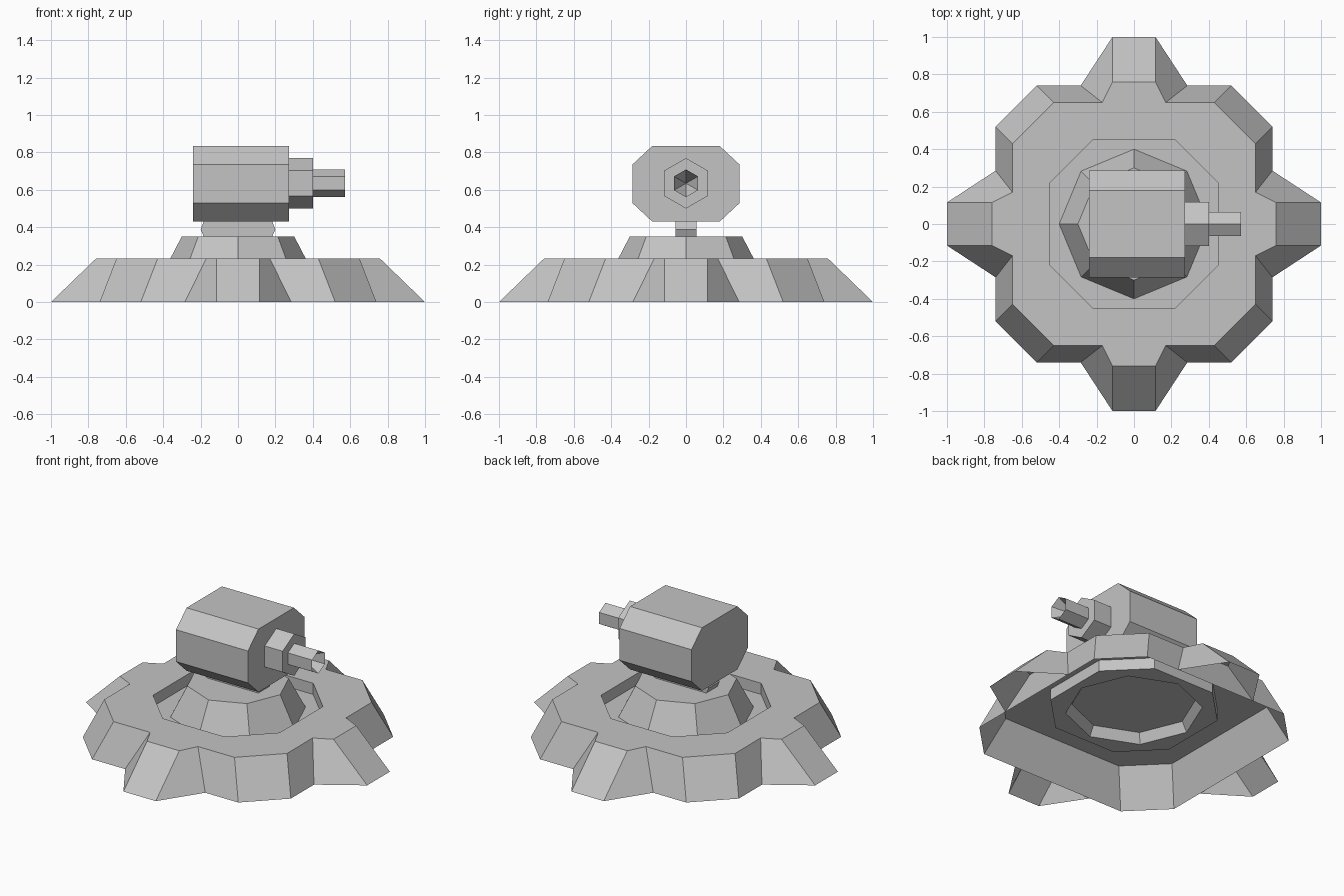
import bpy, bmesh, math
from mathutils import Matrix

if "Cube" in bpy.data.objects:
    bpy.data.objects.remove(bpy.data.objects["Cube"])

grey = bpy.data.materials.new("plain grey")
grey.diffuse_color = (0.55, 0.55, 0.55, 1)
grey.use_nodes = True
grey.node_tree.nodes["Principled BSDF"].inputs["Base Color"].default_value = grey.diffuse_color


def finish(name, bm, normals=True):
    if normals:
        bmesh.ops.recalc_face_normals(bm, faces=bm.faces)
    mesh = bpy.data.meshes.new(name)
    bm.to_mesh(mesh)
    bm.free()
    mesh.materials.append(grey)
    ob = bpy.data.objects.new(name, mesh)
    bpy.context.collection.objects.link(ob)
    return ob


def four(points):
    """Repeat a quarter outline around z."""
    out = []
    for k in range(4):
        c, s = ((1, 0), (0, 1), (-1, 0), (0, -1))[k]
        out += [(x * c - y * s, x * s + y * c) for x, y in points]
    return out


def ring(bm, pts):
    return [bm.verts.new(p) for p in pts]


def skin(bm, a, b):
    n = len(a)
    for i in range(n):
        bm.faces.new((a[i], a[(i + 1) % n], b[(i + 1) % n], b[i]))


def level(pts, z):
    return [(x, y, z) for x, y in pts]


def ngon(n, r, z, turn=0.0):
    return [(r * math.cos(turn + math.tau * i / n), r * math.sin(turn + math.tau * i / n), z)
            for i in range(n)]


TOP, FLOOR = 0.232, 0.16

# Base: chamfered octagon with four splayed feet, open underneath
foot_line = [(1, -.115), (1, .115), (.74, .285), (.74, .52), (.52, .74), (.285, .74)]
plate_line = [(.76, -.115), (.76, .115), (.65, .17), (.65, .43), (.43, .65), (.17, .65)]
bm = bmesh.new()
low = ring(bm, level(four(foot_line), 0))
high = ring(bm, level(four(plate_line), TOP))
skin(bm, low, high)
pit_line = four([(.45, -.22), (.45, .22)])
rim = ring(bm, level(pit_line, TOP))
edges = [bm.edges.get((r[i], r[(i + 1) % len(r)])) or bm.edges.new((r[i], r[(i + 1) % len(r)]))
         for r in (high, rim) for i in range(len(r))]
bmesh.ops.triangle_fill(bm, edges=edges, use_beauty=True, normal=(0, 0, 1))
# Sunken pit, its floor and the collar rising from it
pit = ring(bm, level(pit_line, FLOOR))
skin(bm, rim, pit)
collar_low = ring(bm, ngon(8, .4, FLOOR))
collar_high = ring(bm, ngon(8, .3, .352))
pit_edges = [bm.edges.get((pit[i], pit[(i + 1) % 8])) for i in range(8)]
skin(bm, collar_low, collar_high)
pit_edges += [bm.edges.get((collar_low[i], collar_low[(i + 1) % 8])) for i in range(8)]
bmesh.ops.triangle_fill(bm, edges=pit_edges, use_beauty=True, normal=(0, 0, 1))
bm.faces.new(collar_high)
bmesh.ops.dissolve_limit(bm, angle_limit=.01, verts=bm.verts, edges=bm.edges)
finish("base", bm)

# Inner walls that close off the feet
bm = bmesh.new()
for k in range(4):
    turn = Matrix.Rotation(k * math.pi / 2, 3, 'Z')
    wall = ring(bm, [(.74, -.285, 0), (.74, .285, 0), (.65, .17, TOP), (.65, -.17, TOP)])
    for v in wall:
        v.co = turn @ v.co
    bm.faces.new(wall)
finish("foot_back_walls", bm, False)

# Plate closing the collar underneath
bm = bmesh.new()
bm.faces.new(list(reversed(ring(bm, ngon(8, .365, .22)))))
finish("collar_underplate", bm, False)


def bar(name, profile, a, b, axis="x", bore=None):
    """Extrude a profile along x or y; bore sets the depth point of an open muzzle."""
    bm = bmesh.new()
    place = (lambda t, p: (t, p[0], p[1])) if axis == "x" else (lambda t, p: (p[0], t, p[1]))
    back = ring(bm, [place(a, p) for p in profile])
    front = ring(bm, [place(b, p) for p in profile])
    skin(bm, back, front)
    bm.faces.new(back)
    if bore is None:
        bm.faces.new(front)
    else:
        tip = bm.verts.new((bore, 0, sum(p[1] for p in profile) / len(profile)))
        for i in range(len(front)):
            bm.faces.new((front[i], front[(i + 1) % len(front)], tip))
    return finish(name, bm)


def hexagon(r, z):
    return [(r * math.sin(math.tau * i / 6), z + r * math.cos(math.tau * i / 6)) for i in range(6)]


# Swivel neck between collar and gun housing
bar("neck", [(-.18, .345), (.18, .345), (.2, .387), (.18, .44), (-.18, .44), (-.2, .387)],
    -.055, .055, "y")
# Gun housing with chamfered corners
bar("housing", [(-.18, .43), (.18, .43), (.287, .53), (.287, .735),
                (.18, .835), (-.18, .835), (-.287, .735), (-.287, .53)], -.24, .272)
# Stepped barrel
bar("barrel_sleeve", hexagon(.135, .635), .272, .4)
bar("barrel", hexagon(.074, .635), .4, .573, bore=.44)
